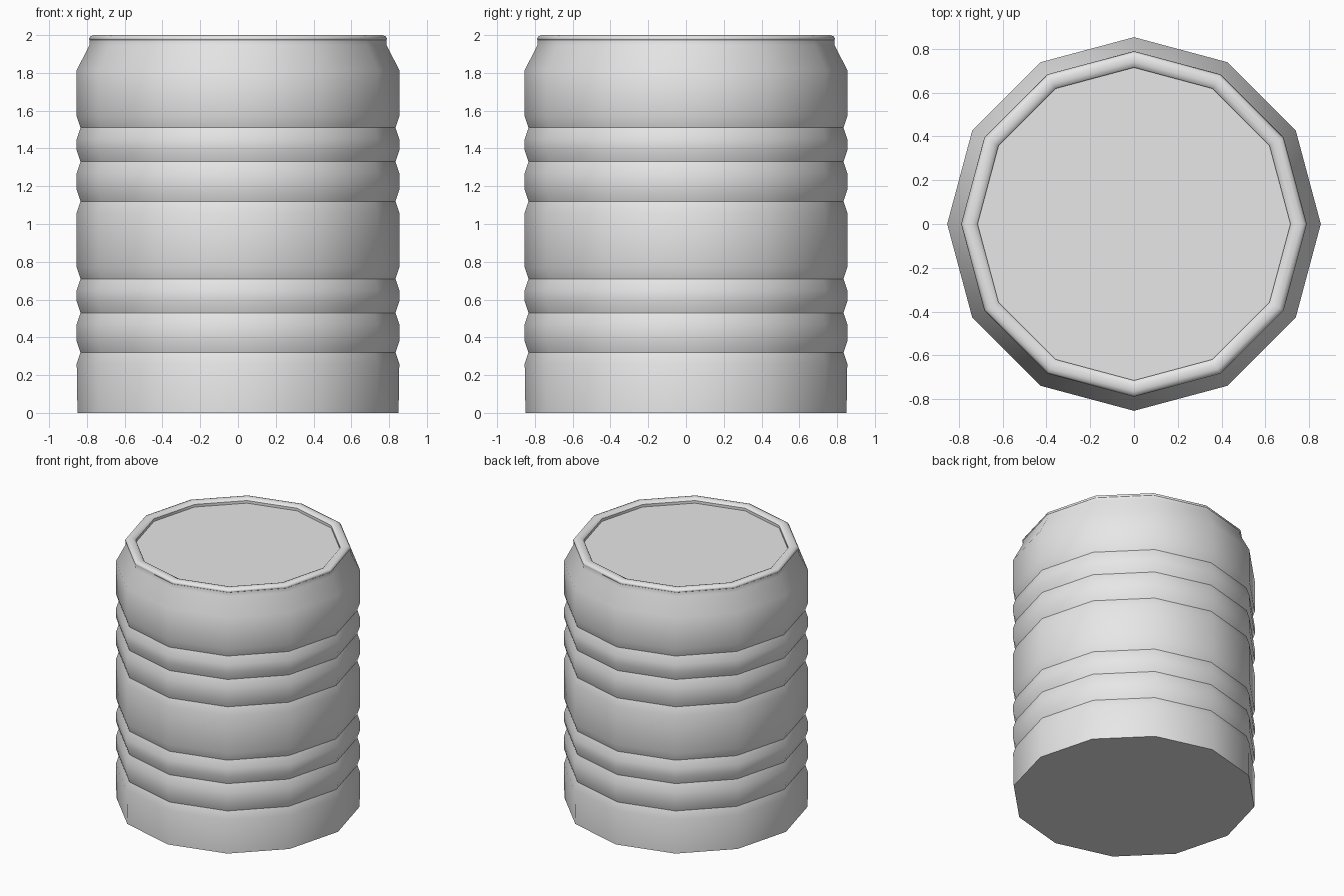
import bpy, bmesh, math

old = bpy.data.objects.get("Cube")
if old:
    bpy.data.objects.remove(old, do_unlink=True)

SIDES = 12

metal = bpy.data.materials.new("light grey metal")
metal.use_nodes = True
colour = (0.8, 0.8, 0.8, 1)
metal.diffuse_color = colour
metal.node_tree.nodes["Principled BSDF"].inputs["Base Color"].default_value = colour


def lathe(name, profile, cap_start=False, cap_end=False):
    """Turn (radius, height, sharp) points around z, with optional flat caps."""
    bm = bmesh.new()
    rings = []
    for r, z, sharp in profile:
        ring = []
        for i in range(SIDES):
            a = math.tau * i / SIDES
            ring.append(bm.verts.new((r * math.cos(a), r * math.sin(a), z)))
        rings.append(ring)
    for low, high in zip(rings, rings[1:]):
        for i in range(SIDES):
            j = (i + 1) % SIDES
            bm.faces.new((low[i], low[j], high[j], high[i])).smooth = True
    if cap_start:
        bm.faces.new(rings[0][::-1])
    if cap_end:
        bm.faces.new(rings[-1])
    # Crease the chosen rings so the smooth shading breaks there
    for ring, (r, z, sharp) in zip(rings, profile):
        if sharp:
            for i in range(SIDES):
                bm.edges.get((ring[i], ring[(i + 1) % SIDES])).smooth = False
    mesh = bpy.data.meshes.new(name)
    bm.to_mesh(mesh)
    bm.free()
    mesh.materials.append(metal)
    obj = bpy.data.objects.new(name, mesh)
    bpy.context.collection.objects.link(obj)
    return obj


# Body: straight wall with two sets of three pinched grooves, then a shoulder
WALL, PINCH, HALF = 0.854, 0.834, 0.06
body = [(0.85, 0, True)]
for z in (0.32, 0.53, 0.71, 1.12, 1.33, 1.51):
    body += [(WALL, z - HALF, False), (PINCH, z, True), (WALL, z + HALF, False)]
body += [(WALL, 1.815, False), (0.787, 1.945, False), (0.785, 1.975, True)]
lathe("can_body", body, cap_start=True)

# Rolled rim running over the top and down to the recessed lid
rim = [(0.785, 1.975, True), (0.79, 1.98, False), (0.782, 1.993, False),
       (0.765, 2.0, False), (0.74, 2.0, False), (0.722, 1.993, False),
       (0.715, 1.985, True), (0.715, 1.965, True)]
lathe("can_rim_and_lid", rim, cap_end=True)
